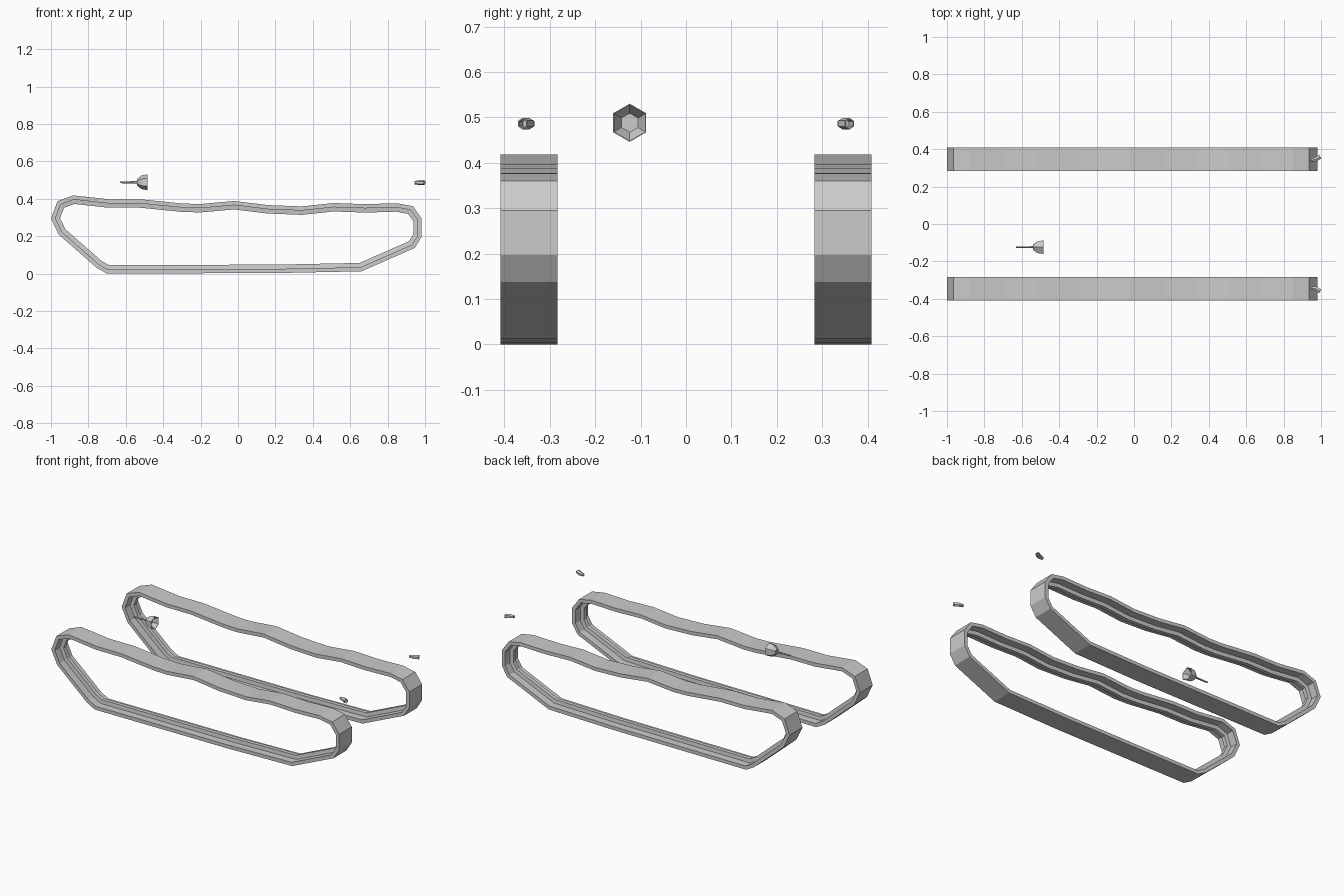
import bpy, bmesh, math
from mathutils import Vector

if "Cube" in bpy.data.objects:
    bpy.data.objects.remove(bpy.data.objects["Cube"])


def loft(name, rings, cyclic=False, caps=False):
    """Join equal-sized closed rings of points with quads."""
    bm = bmesh.new()
    vs = [[bm.verts.new(p) for p in r] for r in rings]
    n, m = len(vs), len(vs[0])
    for i in range(n if cyclic else n - 1):
        a, b = vs[i], vs[(i + 1) % n]
        for j in range(m):
            k = (j + 1) % m
            bm.faces.new((a[j], a[k], b[k], b[j]))
    if caps:
        bm.faces.new(vs[0])
        bm.faces.new(vs[-1])
    bmesh.ops.recalc_face_normals(bm, faces=bm.faces)
    me = bpy.data.meshes.new(name)
    bm.to_mesh(me)
    bm.free()
    ob = bpy.data.objects.new(name, me)
    bpy.context.collection.objects.link(ob)
    return ob


def offset(path, d):
    """Mitred inward offset of a clockwise closed outline."""
    out = []
    for i, p in enumerate(path):
        p = Vector(p)
        a = (p - Vector(path[i - 1])).normalized()
        b = (Vector(path[(i + 1) % len(path)]) - p).normalized()
        na, nb = Vector((a.y, -a.x)), Vector((b.y, -b.x))
        out.append(p + (na + nb) * d / (1 + na.dot(nb)))
    return out


# Sagging track outline, seen from the front, clockwise
outline = [(-1.0, .295), (-.965, .387), (-.88, .418), (-.69, .397), (-.52, .397),
           (-.29, .374), (-.20, .372), (-.02, .388), (.16, .366), (.34, .359),
           (.51, .377), (.68, .371), (.85, .376), (.935, .36), (.982, .295),
           (.982, .197), (.945, .137), (.66, .012), (.22, .003), (-.70, 0),
           (-.755, .03), (-.96, .21)]
# Belt section with a central guide ridge: (inward depth, half-width side)
section = [(0, -.063), (0, .063), (.022, .063), (.022, .015),
           (.045, .012), (.045, -.012), (.022, -.015), (.022, -.063)]
layers = {d: offset(outline, d) for d in (0, .022, .045)}

# Left and right tracks
for side, s in (("right", -1), ("left", 1)):
    rings = [[(layers[d][i].x, s * .346 + y, layers[d][i].y) for d, y in section]
             for i in range(len(outline))]
    loft(side + "_track", rings, cyclic=True)


def hexring(c, r, yaw=0.0):
    """Six-sided ring around an axis in the ground plane."""
    u = Vector((-math.sin(yaw), math.cos(yaw), 0))
    return [Vector(c) + u * r * math.sin(t) + Vector((0, 0, r * math.cos(t)))
            for t in (k * math.pi / 3 for k in range(6))]


# Headlamp bowl with recessed front, and its thin mounting stem
lamp = [(-.539, .018), (-.517, .036), (-.485, .042), (-.485, .040), (-.515, .021)]
loft("lamp_bowl", [hexring((x, -.124, .488), r) for x, r in lamp], caps=True)
loft("lamp_stem", [hexring((x, -.124, .488), r) for x, r in
                   ((-.632, .005), (-.535, .006))], caps=True)

# Bent exhaust tips, hollow at the outer end
for side, s in (("right", -1), ("left", 1)):
    pipe = [(.945, .341, .009, 0), (.972, .346, .013, .3),
            (.996, .360, .013, .5), (.996, .360, .010, .5), (.98, .351, .010, .5)]
    loft(side + "_exhaust_tip",
         [hexring((x, s * y, .486), r, s * a) for x, y, r, a in pipe], caps=True)
